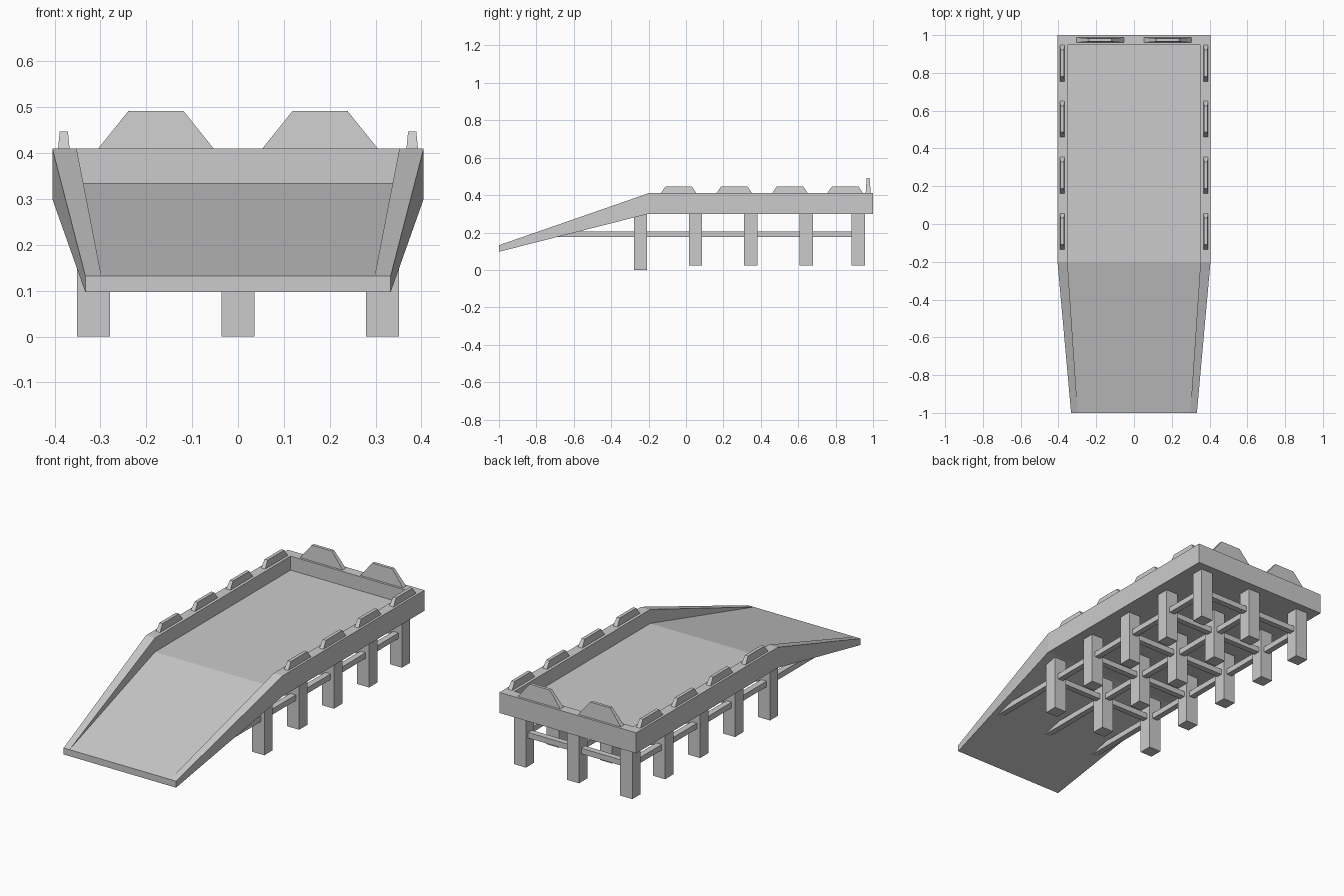
import bpy, bmesh

if "Cube" in bpy.data.objects:
    bpy.data.objects.remove(bpy.data.objects["Cube"])


def make(name, verts, faces):
    mesh = bpy.data.meshes.new(name)
    mesh.from_pydata(verts, [], faces)
    bm = bmesh.new()
    bm.from_mesh(mesh)
    bmesh.ops.remove_doubles(bm, verts=bm.verts, dist=1e-5)
    bmesh.ops.recalc_face_normals(bm, faces=bm.faces)
    bm.to_mesh(mesh)
    bm.free()
    ob = bpy.data.objects.new(name, mesh)
    bpy.context.collection.objects.link(ob)
    return ob


def frustum(name, x, y, z0, z1, base, top):
    """Block with half sizes base=(hx, hy) at z0 and top=(hx, hy) at z1."""
    signs = [(-1, -1), (1, -1), (1, 1), (-1, 1)]
    verts = [(x + sx * hx, y + sy * hy, z)
             for z, (hx, hy) in ((z0, base), (z1, top)) for sx, sy in signs]
    faces = [(3, 2, 1, 0), (4, 5, 6, 7)]
    faces += [(i, (i + 1) % 4, (i + 1) % 4 + 4, i + 4) for i in range(4)]
    return make(name, verts, faces)


def box(name, x, y, z0, z1, hx, hy):
    return frustum(name, x, y, z0, z1, (hx, hy), (hx, hy))


# Deck tray with ramp: U-shaped section lofted along y
# station: outer y, inner y, outer x, inner x, bottom z, floor z, rim z
stations = [(-1.0, -1.0, 0.333, 0.298, 0.097, 0.132, 0.132),
            (-0.2, -0.2, 0.405, 0.352, 0.30, 0.335, 0.41),
            (1.0, 0.948, 0.405, 0.352, 0.30, 0.335, 0.41)]
verts = []
for yo, yi, xo, xi, zb, zf, zr in stations:
    verts += [(-xo, yo, zb), (-xo, yo, zr), (-xi, yi, zr), (-xi, yi, zf),
              (xi, yi, zf), (xi, yi, zr), (xo, yo, zr), (xo, yo, zb)]
faces = [(s + i, s + (i + 1) % 8, s + 8 + (i + 1) % 8, s + 8 + i)
         for s in (0, 8) for i in range(8)]
# front lip, then back wall outside, rim and inside
# (the ramp walls shrink to nothing at the lip, so 2-3 and 4-5 coincide)
faces += [(0, 1, 2, 5, 6, 7), (16, 17, 22, 23), (17, 18, 21, 22), (18, 19, 20, 21)]
verts[3], verts[4] = verts[2], verts[5]
make("ramp_deck", verts, faces)

# Support posts and cross beams
post_x = (-0.315, 0, 0.315)
post_y = (-0.244, 0.051, 0.346, 0.643, 0.921)
for j, y in enumerate(post_y):
    z0, z1 = (0, 0.295) if j == 0 else (0.024, 0.31)
    for x in post_x:
        box("post", x, y, z0, z1, 0.036, 0.035)
    box("cross_beam", 0, y, 0.175, 0.205, 0.315, 0.016)

# Long beams running into the ramp underside
for x in post_x:
    box("long_beam", x, 0.115, 0.175, 0.205, 0.016, 0.805)

# Side rim blocks and taller back rim plates
for s in (-1, 1):
    for y in (-0.039, 0.258, 0.556, 0.851):
        frustum("side_block", s * 0.38, y, 0.405, 0.447, (0.013, 0.099), (0.009, 0.07))
    frustum("back_plate", s * 0.179, 0.974, 0.405, 0.492, (0.13, 0.014), (0.06, 0.008))
